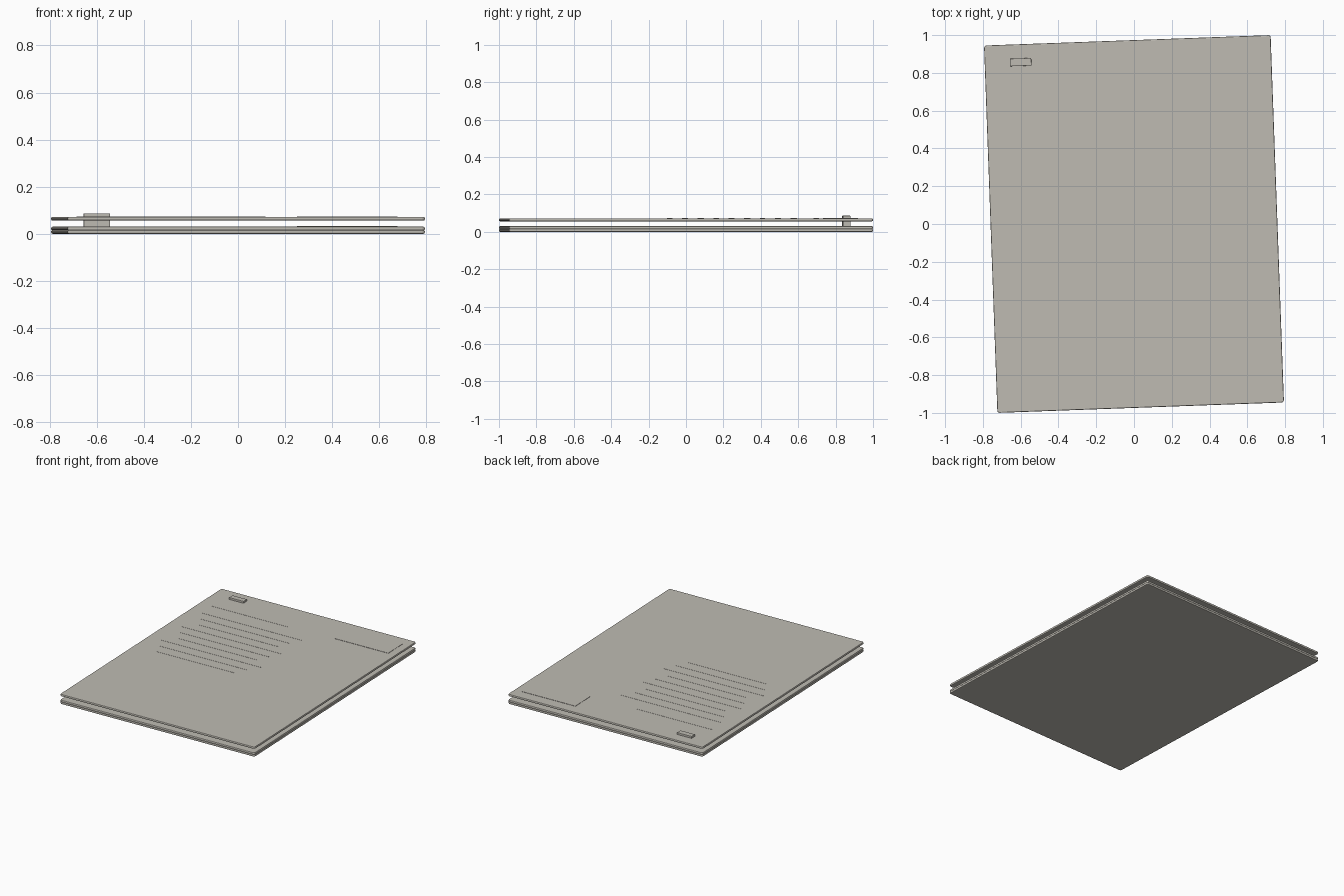
import bpy
from math import radians, sin, cos
from mathutils import Matrix

cube = bpy.data.objects.get("Cube")
if cube:
    bpy.data.objects.remove(cube, do_unlink=True)

TURN = Matrix.Rotation(radians(2.08), 4, 'Z')

grey = bpy.data.materials.new("warm_grey")
grey.use_nodes = True
COLOUR = (0.52, 0.50, 0.45, 1)
grey.diffuse_color = COLOUR
grey.node_tree.nodes["Principled BSDF"].inputs["Base Color"].default_value = COLOUR


def slab(name, x0, x1, y0, y1, z0, z1, bevel=0):
    """Box in the sheet's own frame, turned with the stack."""
    bpy.ops.mesh.primitive_cube_add(size=1)
    ob = bpy.context.object
    ob.name = name
    ob.data.transform(Matrix.Diagonal((x1 - x0, y1 - y0, z1 - z0, 1)))
    ob.matrix_world = TURN @ Matrix.Translation(
        ((x0 + x1) / 2, (y0 + y1) / 2, (z0 + z1) / 2))
    ob.data.materials.append(grey)
    if bevel:
        mod = ob.modifiers.new("soft_edges", 'BEVEL')
        mod.width = bevel
        mod.segments = 2
    return ob


W, H = 0.759, 0.973


def sheet(name, z0, z1):
    """Thin leaf with rounded corners and softened rims."""
    ob = slab(name, -W, W, -H, H, z0, z1)
    corners = ob.modifiers.new("round_corners", 'BEVEL')
    corners.width = 0.012
    corners.segments = 3
    corners.limit_method = 'WEIGHT'
    weights = ob.data.attributes.new("bevel_weight_edge", 'FLOAT', 'EDGE')
    for e in ob.data.edges:
        a, b = (ob.data.vertices[i].co for i in e.vertices)
        weights.data[e.index].value = float(abs(a.z - b.z) > 0.001)
    rim = ob.modifiers.new("soft_rim", 'BEVEL')
    rim.width = 0.005
    rim.segments = 2
    rim.limit_method = 'ANGLE'
    rim.angle_limit = radians(50)
    return ob


# Two lower leaves and the raised cover
sheet("bottom_sheet", 0.0, 0.016)
sheet("middle_sheet", 0.014, 0.030)
sheet("top_sheet", 0.056, 0.072)

# Clasp passing through the cover
slab("clasp", -0.625, -0.512, 0.858, 0.898, 0.028, 0.086, 0.002)

# Label and written rows on both exposed leaves
ROW_STARTS = (-0.654, -0.617, -0.575)
ROW_ENDS = (0.127, 0.08, 0.038)
for leaf, z in (("lower", 0.030), ("upper", 0.072)):
    slab(leaf + "_label", 0.283, 0.705, 0.722, 0.895, z - 0.002, z + 0.002)
    slab(leaf + "_title_row", -0.66, -0.07, 0.707, 0.713, z - 0.002, z + 0.001)
    for i in range(9):
        y = 0.585 - 0.0828 * i
        s = 0.003 * (i // 3)
        slab(f"{leaf}_row_{i + 1}", ROW_STARTS[i % 3] - s, ROW_ENDS[i % 3] - s,
             y - 0.003, y + 0.003, z - 0.002, z + 0.001)
